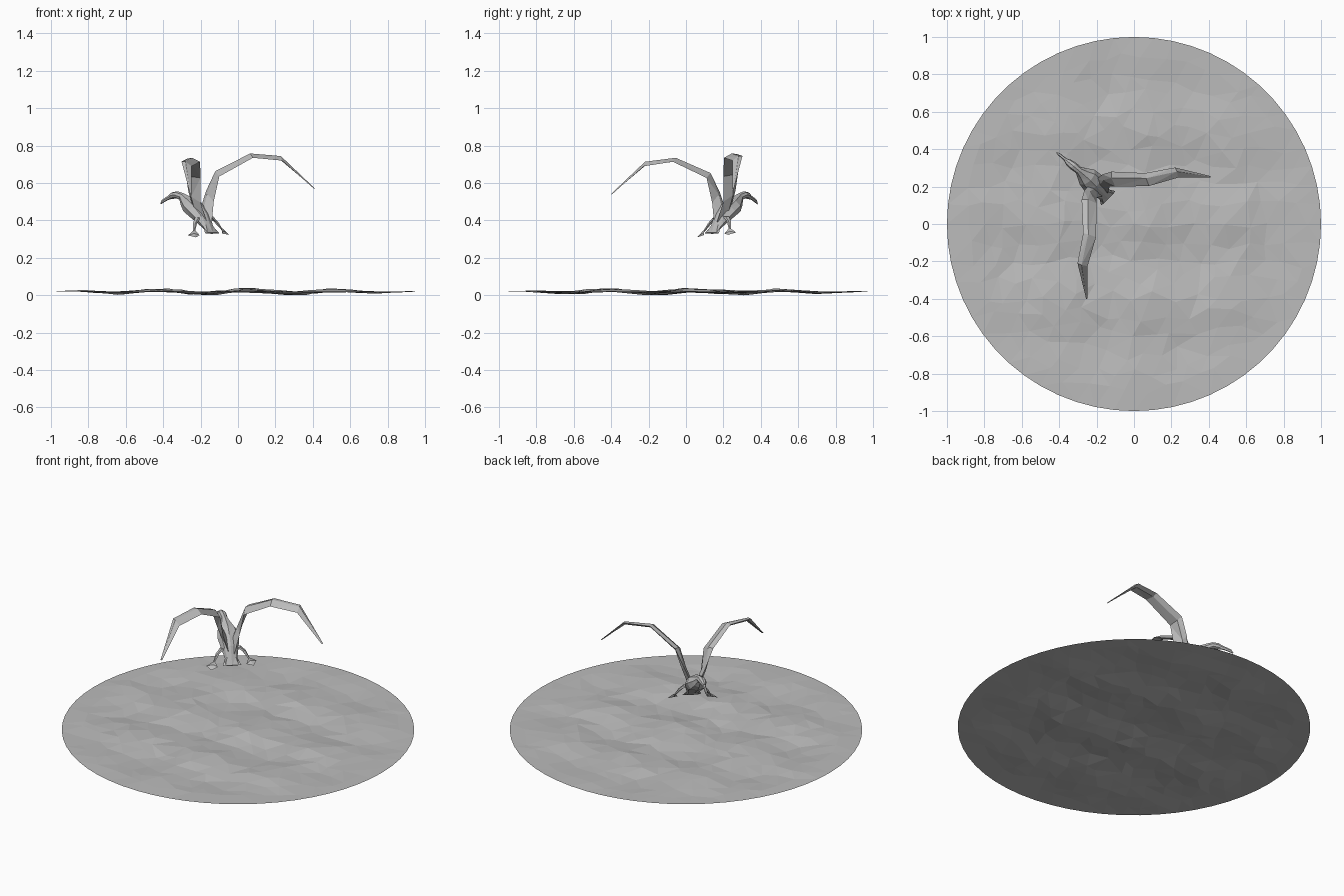
import bpy, bmesh, math, random
from mathutils import Vector, geometry

if "Cube" in bpy.data.objects:
    bpy.data.objects.remove(bpy.data.objects["Cube"])

random.seed(4)
grey = bpy.data.materials.new("plain_grey")
grey.diffuse_color = (0.5, 0.5, 0.5, 1)
grey.use_nodes = True
grey.node_tree.nodes["Principled BSDF"].inputs["Base Color"].default_value = grey.diffuse_color


def make(name, verts, faces, closed=True):
    mesh = bpy.data.meshes.new(name)
    mesh.from_pydata([tuple(v) for v in verts], [], faces)
    bm = bmesh.new()
    bm.from_mesh(mesh)
    if closed:
        bmesh.ops.recalc_face_normals(bm, faces=bm.faces)
    bmesh.ops.triangulate(bm, faces=bm.faces)
    bm.to_mesh(mesh)
    bm.free()
    mesh.materials.append(grey)
    obj = bpy.data.objects.new(name, mesh)
    bpy.context.collection.objects.link(obj)
    return obj


def loft(name, rings):
    n = len(rings[0])
    verts = [p for r in rings for p in r]
    faces = [(i * n + j, i * n + (j + 1) % n, (i + 1) * n + (j + 1) % n, (i + 1) * n + j)
             for i in range(len(rings) - 1) for j in range(n)]
    faces += [tuple(range(n)), tuple(range(len(verts) - n, len(verts)))]
    return make(name, verts, faces)


# The bird flies diagonally: s runs forward, t to its right
F = Vector((-1, 1, 0)).normalized()
R = Vector((1, 1, 0)).normalized()
UP = Vector((0, 0, 1))


def bird(s, t, z):
    return F * s + R * t + UP * z


def other_side(p):
    # mirror across the flight line, with a slight roll of the bird
    roll = 0.03 * min(1, abs(p.x + p.y) / 0.4)
    return Vector((-p.y, -p.x + 0.01, p.z - roll))


def tube(name, stations, sides):
    # stations: s, t, z, half width, half height
    pts = [bird(*st[:3]) for st in stations]
    rings = []
    for i, st in enumerate(stations):
        d = pts[min(i + 1, len(pts) - 1)] - pts[max(i - 1, 0)]
        n = R.cross(d).normalized()
        rings.append([pts[i] + R * st[3] * math.cos(a) + n * st[4] * math.sin(a)
                      for a in (2 * math.pi * k / sides for k in range(sides))])
    return loft(name, rings)


# Rippled water disc
RINGS = 10
pts = [Vector((0, 0))]
for k in range(1, RINGS + 1):
    for j in range(6 * k):
        a = 2 * math.pi * j / (6 * k)
        r = k / RINGS
        if k < RINGS:
            r += random.uniform(-0.03, 0.03)
            a += random.uniform(-0.25, 0.25) / k
        pts.append(Vector((r * math.cos(a), r * math.sin(a))))
flat, _, tris, *_ = geometry.delaunay_2d_cdt(pts, [], [], 0, 1e-5)


def ripple(p):
    fade = max(0, 1 - p.length ** 3)
    w = 2 * math.pi / 0.47
    h = 0.010 * (math.cos(w * (p.x - 0.05)) + math.cos(w * (p.y - 0.05)))
    return 0.028 + fade * (h + random.uniform(-0.006, 0.006))


heights = [ripple(p) for p in flat]
low = min(heights)
make("water_disc", [(p.x, p.y, h - low) for p, h in zip(flat, heights)], tris, False)

# Body, neck and head in one run from tail to face
tube("body", [
    (0.195, 0.00, 0.332, 0.054, 0.005),
    (0.225, 0.00, 0.365, 0.036, 0.018),
    (0.265, 0.00, 0.410, 0.050, 0.036),
    (0.310, 0.00, 0.450, 0.062, 0.046),
    (0.355, 0.00, 0.478, 0.056, 0.048),
    (0.390, -0.003, 0.503, 0.035, 0.036),
    (0.415, -0.006, 0.526, 0.020, 0.022),
    (0.450, -0.010, 0.537, 0.023, 0.019),
    (0.480, -0.014, 0.533, 0.019, 0.018),
    (0.500, -0.016, 0.525, 0.010, 0.013)], 8)

# Hooked bill
tube("bill", [
    (0.485, -0.014, 0.530, 0.011, 0.013),
    (0.520, -0.017, 0.517, 0.008, 0.010),
    (0.548, -0.020, 0.503, 0.008, 0.009),
    (0.562, -0.022, 0.488, 0.002, 0.003)], 6)

# Wings: leading edge, trailing edge, thickness
WING = [((-0.205, 0.235, 0.45), (-0.14, 0.165, 0.39), 0.030),
        ((-0.170, 0.265, 0.56), (-0.13, 0.200, 0.50), 0.026),
        ((-0.120, 0.280, 0.665), (-0.10, 0.200, 0.635), 0.026),
        ((0.060, 0.272, 0.755), (0.08, 0.203, 0.735), 0.022),
        ((0.220, 0.302, 0.745), (0.235, 0.248, 0.720), 0.018),
        ((0.410, 0.256, 0.572), (0.408, 0.248, 0.568), 0.003)]
mids = [(Vector(a) + Vector(b)) / 2 for a, b, _ in WING]
wing = []
for i, (a, b, th) in enumerate(WING):
    a, b = Vector(a), Vector(b)
    span = mids[min(i + 1, 5)] - mids[max(i - 1, 0)]
    n = span.cross(a - b).normalized() * th / 2
    ridge = a.lerp(b, 0.35)
    wing.append([a, ridge + n, b, ridge - n])
loft("right_wing", wing)
loft("left_wing", [[other_side(p) for p in r] for r in wing])

# Legs and webbed feet
LEG = [((-0.150, 0.215, 0.420), 0.018), ((-0.120, 0.230, 0.395), 0.012),
       ((-0.085, 0.235, 0.350), 0.005)]
leg = [[Vector(c) + (F * math.cos(a) + R * math.sin(a)) * r
        for a in (2 * math.pi * k / 5 for k in range(5))] for c, r in LEG]
foot = [[Vector(p) for p in ring] for ring in (
    [(-0.088, 0.230, 0.358), (-0.080, 0.240, 0.356), (-0.083, 0.235, 0.346)],
    [(-0.085, 0.205, 0.330), (-0.060, 0.268, 0.336), (-0.048, 0.225, 0.323)])]
for side, put in (("right", lambda p: p), ("left", other_side)):
    loft(side + "_leg", [[put(p) for p in r] for r in leg])
    loft(side + "_foot", [[put(p) for p in r] for r in foot])
